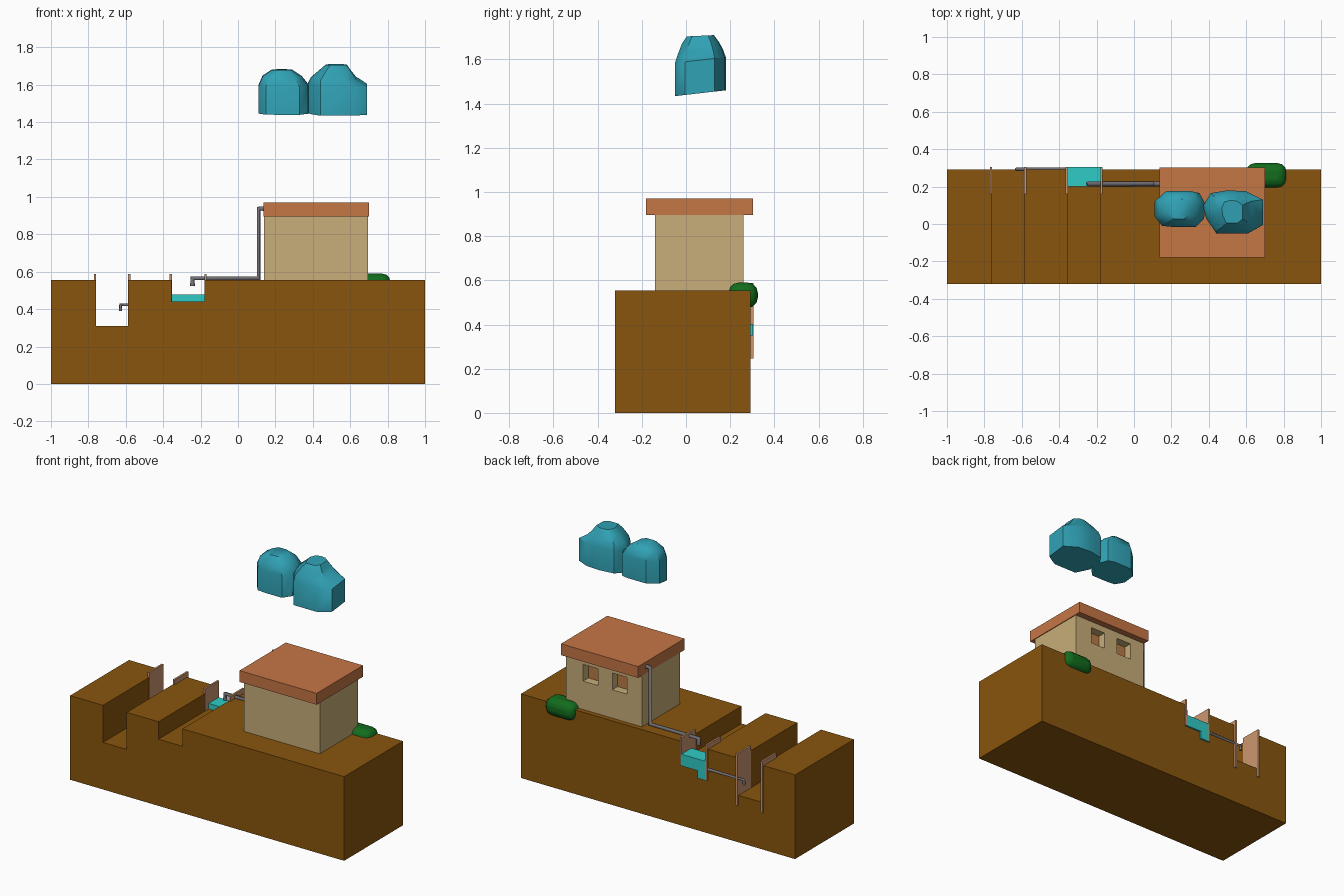
import bpy, bmesh
from math import radians

if "Cube" in bpy.data.objects:
    bpy.data.objects.remove(bpy.data.objects["Cube"])

def mat(name, r, g, b):
    m = bpy.data.materials.new(name)
    m.diffuse_color = (r, g, b, 1)
    m.use_nodes = True
    m.node_tree.nodes["Principled BSDF"].inputs["Base Color"].default_value = m.diffuse_color
    return m

EARTH = mat("earth", 0.25, 0.09, 0.004)
WALL = mat("plaster", 0.58, 0.42, 0.19)
ROOF = mat("roof_tile", 0.56, 0.18, 0.06)
PANEL = mat("panel_wood", 0.60, 0.31, 0.16)
PANE = mat("window_pane", 0.48, 0.20, 0.06)
WATER = mat("water", 0.03, 0.60, 0.56)
LEAF = mat("leaf", 0.006, 0.15, 0.012)
CLOUD = mat("cloud", 0.03, 0.36, 0.46)
METAL = mat("pipe_metal", 0.17, 0.16, 0.18)

def finish(name, bm, m):
    bmesh.ops.recalc_face_normals(bm, faces=bm.faces)
    me = bpy.data.meshes.new(name)
    bm.to_mesh(me)
    bm.free()
    ob = bpy.data.objects.new(name, me)
    bpy.context.collection.objects.link(ob)
    if m:
        me.materials.append(m)
    return ob

def prism(name, profile, y0, y1, m):
    """Extrude an x-z profile along y."""
    bm = bmesh.new()
    f = bm.faces.new([bm.verts.new((x, y0, z)) for x, z in profile])
    new = bmesh.ops.extrude_face_region(bm, geom=[f])["geom"]
    bmesh.ops.translate(bm, vec=(0, y1 - y0, 0),
                        verts=[v for v in new if isinstance(v, bmesh.types.BMVert)])
    return finish(name, bm, m)

def box(name, x0, x1, y0, y1, z0, z1, m=None):
    return prism(name, [(x0, z0), (x1, z0), (x1, z1), (x0, z1)], y0, y1, m)

def smooth(ob, angle):
    bpy.ops.object.select_all(action='DESELECT')
    ob.select_set(True)
    bpy.context.view_layer.objects.active = ob
    bpy.ops.object.shade_smooth_by_angle(angle=radians(angle))

def pipe(name, pts, r):
    cu = bpy.data.curves.new(name, 'CURVE')
    cu.dimensions = '3D'
    cu.bevel_depth = r
    cu.bevel_resolution = 2
    cu.use_fill_caps = True
    sp = cu.splines.new('POLY')
    sp.points.add(len(pts) - 1)
    for p, co in zip(sp.points, pts):
        p.co = (*co, 1)
    cu.materials.append(METAL)
    bpy.context.collection.objects.link(bpy.data.objects.new(name, cu))

# ground block with two trenches
G = 0.555
prism("ground", [(-1, 0), (1, 0), (1, G), (-0.18, G), (-0.18, 0.44), (-0.355, 0.44),
                 (-0.355, G), (-0.587, G), (-0.587, 0.31), (-0.76, 0.31), (-0.76, G), (-1, G)],
      -0.322, 0.292, EARTH)

# thin retaining panels on both sides of each trench
for i, (x, z) in enumerate([(-0.765, 0.247), (-0.582, 0.247), (-0.36, 0.35), (-0.174, 0.40)]):
    box(f"trench_panel_{i + 1}", x - 0.006, x + 0.006, 0.16, 0.305, z, 0.587, PANEL)

# water with a deeper sump at one end
prism("water", [(-0.355, 0.35), (-0.295, 0.35), (-0.295, 0.40), (-0.18, 0.40),
                (-0.18, 0.477), (-0.355, 0.477)], 0.20, 0.304, WATER)

# house with two recessed windows at the back
house = box("house_walls", 0.14, 0.695, -0.14, 0.26, G, 0.897, WALL)
for i, x in enumerate([0.247, 0.459]):
    cut = box(f"window_cutter_{i + 1}", x, x + 0.109, 0.20, 0.30, 0.742, 0.852)
    cut.hide_render = True
    cut.hide_viewport = True
    b = house.modifiers.new("window", 'BOOLEAN')
    b.operation = 'DIFFERENCE'
    b.solver = 'EXACT'
    b.object = cut
    box(f"window_pane_{i + 1}", x, x + 0.109, 0.195, 0.205, 0.742, 0.852, PANE)
box("roof", 0.137, 0.70, -0.18, 0.303, 0.895, 0.97, ROOF)

# drain pipes
pipe("down_pipe", [(0.15, 0.215, 0.937), (0.11, 0.215, 0.937), (0.11, 0.215, 0.565),
                   (-0.243, 0.215, 0.565), (-0.243, 0.215, 0.523)], 0.0135)
pipe("overflow_pipe", [(-0.35, 0.293, 0.423), (-0.628, 0.293, 0.423),
                       (-0.628, 0.293, 0.39)], 0.009)

# rounded bush at the ground's back edge
bush = box("bush", 0.60, 0.815, 0.193, 0.325, 0.475, 0.59, LEAF)
bv = bush.modifiers.new("round", 'BEVEL')
bv.width = 0.045
bv.segments = 3
smooth(bush, 50)

def cloud(name, plan, base, rings):
    """Stack rings of the plan outline: (height, x scale, y scale, x shift)."""
    bm = bmesh.new()
    cx = (min(p[0] for p in plan) + max(p[0] for p in plan)) / 2
    cy = (min(p[1] for p in plan) + max(p[1] for p in plan)) / 2
    loops = []
    for h, sx, sy, dx in rings:
        lp = []
        for x, y in plan:
            yy = cy + (y - cy) * sy
            tilt = 0.115 * (yy - cy) * (1 if h < 0.2 else 0.4)
            lp.append(bm.verts.new((cx + dx + (x - cx) * sx, yy, base + h + tilt)))
        loops.append(lp)
    n = len(plan)
    for a, b in zip(loops, loops[1:]):
        for i in range(n):
            j = (i + 1) % n
            bm.faces.new((a[i], a[j], b[j], b[i]))
    bm.faces.new(loops[0])
    bm.faces.new(loops[-1])
    smooth(finish(name, bm, CLOUD), 40)

cloud("cloud_small", [(0.11, 0.12), (0.11, 0.04), (0.15, -0.01), (0.21, -0.016), (0.33, -0.015),
                      (0.375, 0.03), (0.38, 0.11), (0.35, 0.165), (0.30, 0.177), (0.17, 0.175)],
      1.45, [(0, 1, 1, 0), (0.145, 1, 1, 0), (0.195, 0.77, 0.86, -0.01), (0.23, 0.40, 0.55, -0.01)])
cloud("cloud_large", [(0.37, 0.10), (0.385, 0.03), (0.44, -0.05), (0.61, -0.05), (0.69, -0.005),
                      (0.69, 0.13), (0.60, 0.175), (0.50, 0.18), (0.41, 0.165)],
      1.447, [(0, 1, 1, 0), (0.15, 1, 1, 0), (0.19, 0.75, 0.88, -0.02),
              (0.23, 0.52, 0.72, -0.012), (0.26, 0.35, 0.53, -0.005)])
